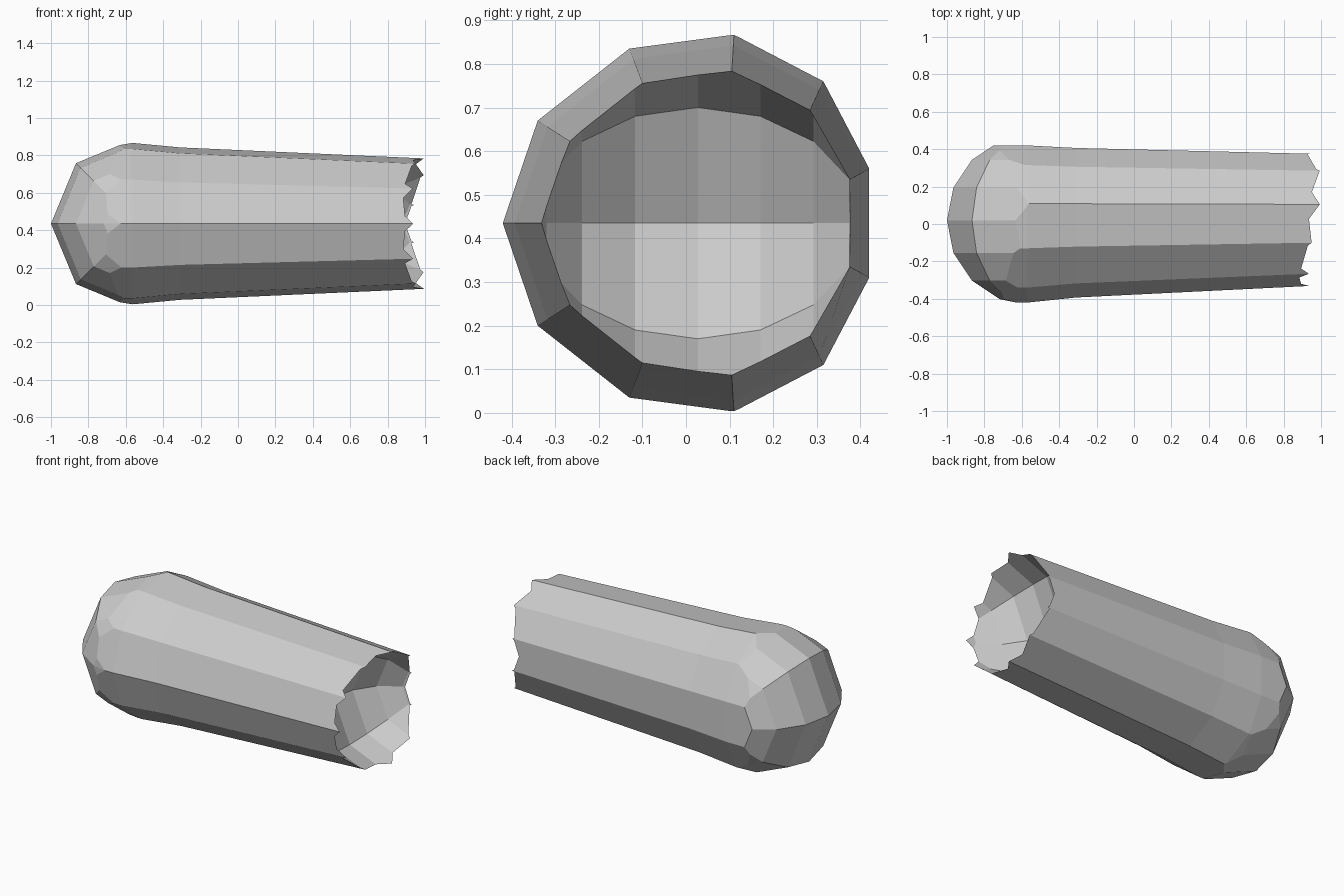
import bpy, bmesh
from math import pi
from mathutils import Matrix, Vector

if "Cube" in bpy.data.objects:
    bpy.data.objects.remove(bpy.data.objects["Cube"])

ZC = 0.435  # height of the long axis

def to_object(name, bm):
    bmesh.ops.recalc_face_normals(bm, faces=bm.faces[:])
    me = bpy.data.meshes.new(name)
    bm.to_mesh(me)
    bm.free()
    ob = bpy.data.objects.new(name, me)
    bpy.context.collection.objects.link(ob)
    return ob

def ball(bm, x, y, r):
    m = Matrix.Translation((x, y, ZC)) @ Matrix.Rotation(pi / 2, 4, 'X')
    bmesh.ops.create_uvsphere(bm, u_segments=8, v_segments=8, radius=r, matrix=m)

# Half sections (y, height above axis), mirrored to 11-sided rings
belly = [(-.42, 0), (-.34, .235), (-.13, .40), (.11, .432), (.315, .325), (.42, .125)]
rim = [(-.33, 0), (-.265, .187), (-.10, .32), (.105, .35), (.285, .26), (.375, .10)]

def section(t):
    half = [(a + (c - a) * t, b + (d - b) * t) for (a, b), (c, d) in zip(belly, rim)]
    return half + [(y, -z) for y, z in reversed(half[1:])]

# Tapered faceted body
bm = bmesh.new()
rings = [[bm.verts.new((x, y, ZC + z)) for y, z in section(t)]
         for x, t in ((-1.1, 0), (-.57, 0), (-.31, .3), (1.0, 1.02))]
for a, b in zip(rings, rings[1:]):
    for i in range(11):
        j = (i + 1) % 11
        bm.faces.new((a[i], a[j], b[j], b[i]))
bm.faces.new(rings[0])
bm.faces.new(rings[-1])
body = to_object("tapered_body", bm)

# Rounded-end cutter: ball swept along the body
bm = bmesh.new()
ball(bm, -.543, .02, .457)
ball(bm, 2.5, .02, .457)
pts = [v.co.copy() for v in bm.verts]
bm.clear()
hull = bmesh.ops.convex_hull(bm, input=[bm.verts.new(p) for p in pts])
bmesh.ops.delete(bm, geom=[v for v in bm.verts if not v.link_faces], context='VERTS')
round_end = to_object("round_end_cutter", bm)

# Socket cutter: ball hollowing the narrow end
bm = bmesh.new()
ball(bm, 1.02, .027, .375)
socket = to_object("socket_cutter", bm)

bpy.context.view_layer.objects.active = body
for cutter, op in ((round_end, 'INTERSECT'), (socket, 'DIFFERENCE')):
    mod = body.modifiers.new(cutter.name, 'BOOLEAN')
    mod.operation, mod.solver, mod.object = op, 'EXACT', cutter
    bpy.ops.object.modifier_apply(modifier=mod.name)
    bpy.data.objects.remove(cutter)
